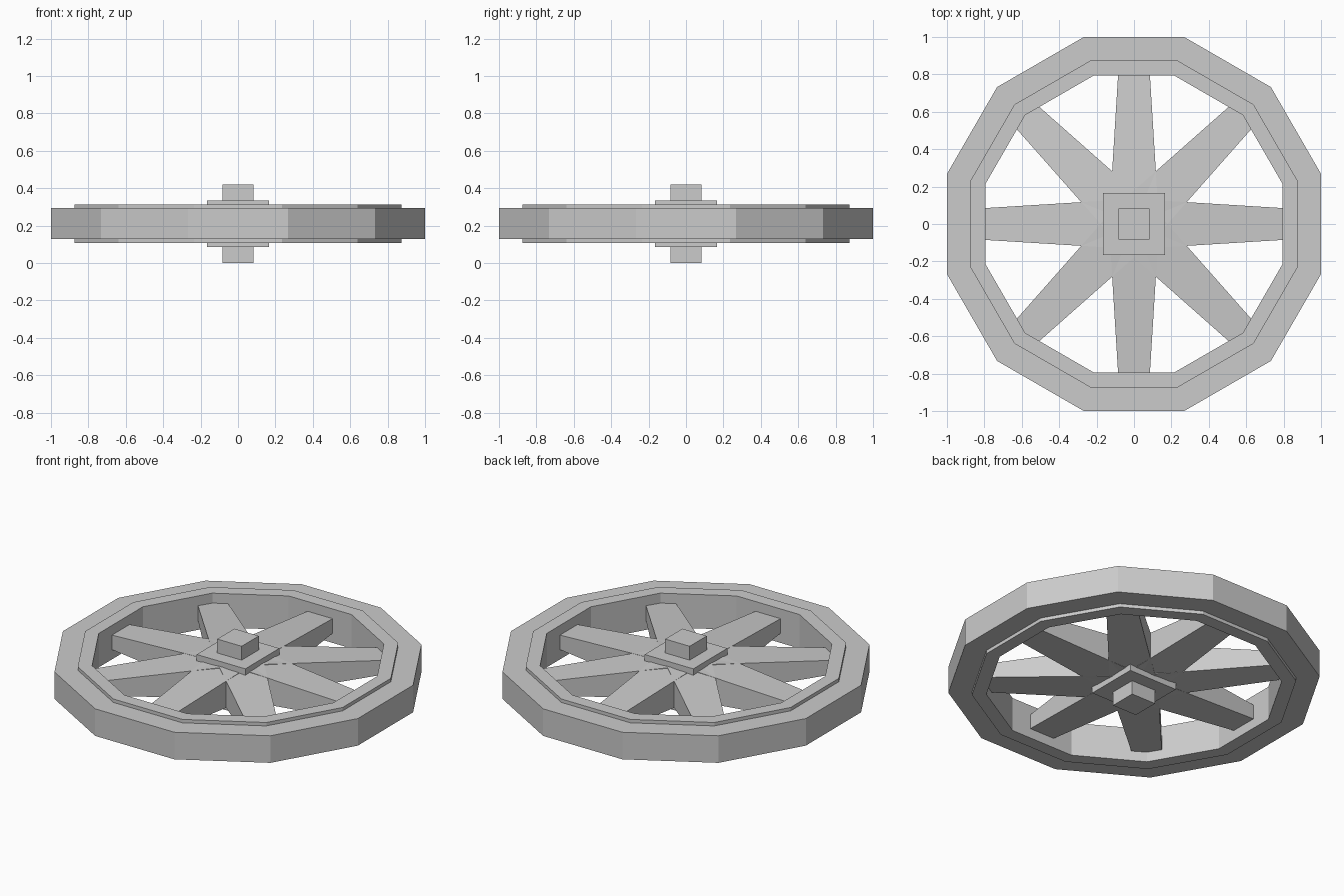
import bpy, bmesh
from math import cos, sin, pi, radians
from mathutils import Matrix

if "Cube" in bpy.data.objects:
    bpy.data.objects.remove(bpy.data.objects["Cube"])

MID = 0.21  # height of the wheel's centre plane


def finish(name, bm):
    bmesh.ops.recalc_face_normals(bm, faces=bm.faces)
    me = bpy.data.meshes.new(name)
    bm.to_mesh(me)
    bm.free()
    ob = bpy.data.objects.new(name, me)
    bpy.context.collection.objects.link(ob)
    return ob


def block(name, half, height):
    bm = bmesh.new()
    bmesh.ops.create_cube(bm, size=1)
    bmesh.ops.scale(bm, vec=(2 * half, 2 * half, height), verts=bm.verts)
    bmesh.ops.translate(bm, vec=(0, 0, MID), verts=bm.verts)
    return finish(name, bm)


# Twelve-sided rim: stepped profile (flat-to-centre distance, height offset)
profile = [(1.0, -0.083), (1.0, 0.083), (0.873, 0.083), (0.873, 0.104),
           (0.795, 0.104), (0.795, -0.104), (0.873, -0.104), (0.873, -0.083)]
bm = bmesh.new()
rings = []
for i in range(12):
    a = radians(15 + 30 * i)
    rings.append([bm.verts.new((r / cos(pi / 12) * cos(a), r / cos(pi / 12) * sin(a), MID + z))
                  for r, z in profile])
for i in range(12):
    p, q = rings[i], rings[(i + 1) % 12]
    for j in range(len(profile)):
        k = (j + 1) % len(profile)
        bm.faces.new((p[j], q[j], q[k], p[k]))
finish("rim", bm)

# Eight spokes, tapering in width and thickness towards the rim
for i in range(8):
    bm = bmesh.new()
    bmesh.ops.create_cube(bm, size=2)
    for v in bm.verts:
        outer = v.co.x > 0
        v.co.x = 0.83 if outer else 0.1
        v.co.y *= 0.083 if outer else 0.128
        v.co.z *= 0.042 if outer else 0.095
    bm.transform(Matrix.Translation((0, 0, MID)) @ Matrix.Rotation(i * pi / 4, 4, 'Z'))
    finish(f"spoke_{i + 1}", bm)

# Square hub and axle
block("hub", 0.165, 0.25)
block("axle", 0.083, 0.42)
